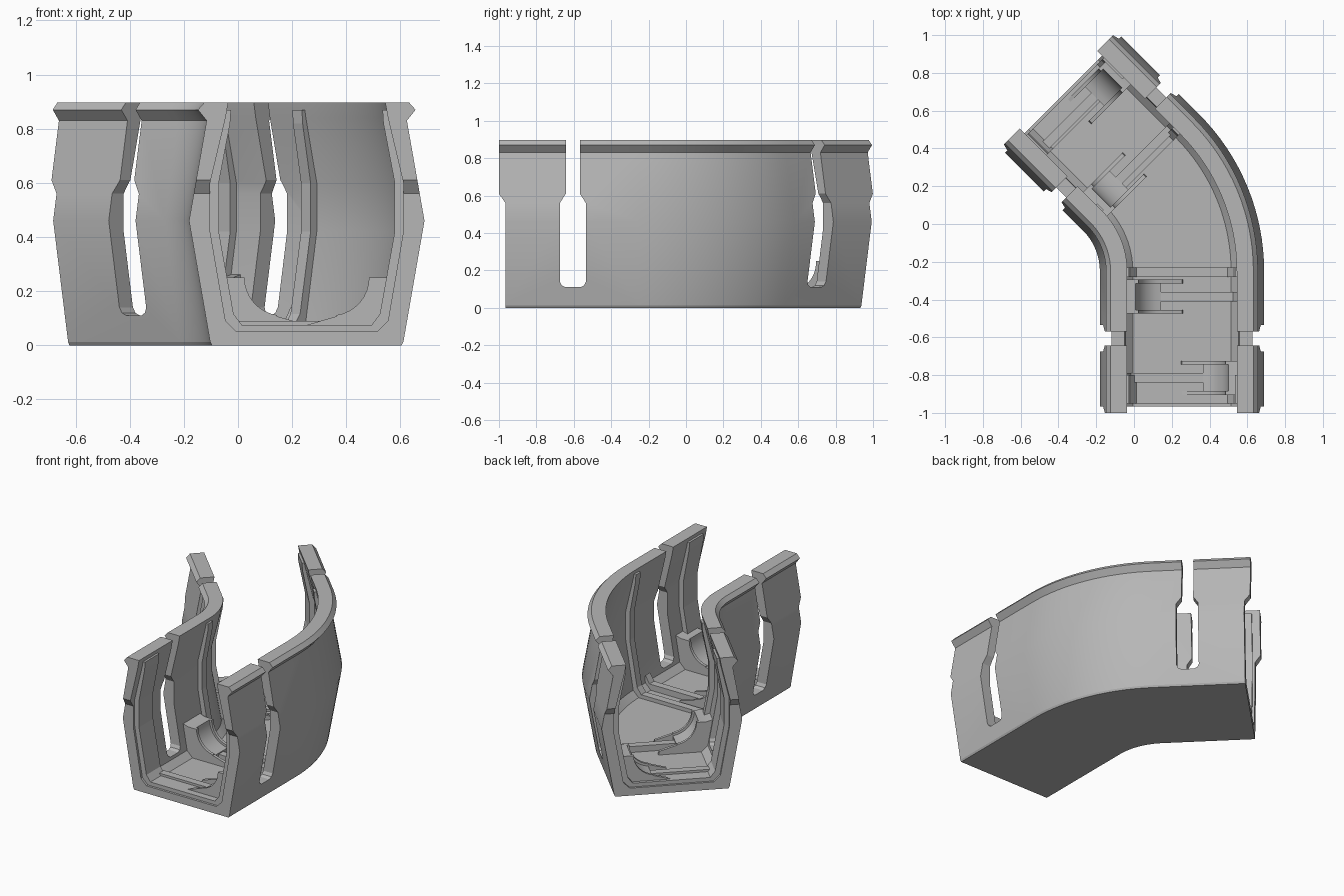
import bpy, bmesh, math
from mathutils import Vector

if "Cube" in bpy.data.objects:
    bpy.data.objects.remove(bpy.data.objects["Cube"])

grey = bpy.data.materials.new("plain grey")
grey.use_nodes = True
grey.diffuse_color = (0.47, 0.47, 0.47, 1)
grey.node_tree.nodes["Principled BSDF"].inputs["Base Color"].default_value = (0.47, 0.47, 0.47, 1)


def loft(name, rings):
    """Closed solid through matching rings of points."""
    bm = bmesh.new()
    loops = [[bm.verts.new(p) for p in ring] for ring in rings]
    n = len(rings[0])
    for a, b in zip(loops, loops[1:]):
        for i in range(n):
            j = (i + 1) % n
            bm.faces.new((a[i], a[j], b[j], b[i]))
    bm.faces.new(loops[0])
    bm.faces.new(loops[-1])
    bmesh.ops.recalc_face_normals(bm, faces=bm.faces)
    mesh = bpy.data.meshes.new(name)
    bm.to_mesh(mesh)
    bm.free()
    mesh.materials.append(grey)
    obj = bpy.data.objects.new(name, mesh)
    bpy.context.collection.objects.link(obj)
    return obj


def smooth(obj):
    bpy.ops.object.select_all(action='DESELECT')
    obj.select_set(True)
    bpy.context.view_layer.objects.active = obj
    bpy.ops.object.shade_smooth_by_angle(angle=math.radians(20))


class End:
    """Local frame of one end: t runs inward, side runs to the outer wall."""
    def __init__(self, name, origin, inward, side, shift):
        self.name, self.shift = name, shift
        self.o, self.t, self.s = Vector(origin), Vector(inward), Vector(side)

    def at(self, t, side, z):
        return self.o + self.t * t + self.s * side + Vector((0, 0, z))

    def across(self, name, outline, t0, t1):
        """Extrude a (side, z) outline along the channel."""
        return loft(name, [[self.at(t, s, z) for s, z in outline] for t in (t0, t1)])

    def through(self, name, outline, reach=0.6):
        """Extrude a (t, z) outline across the channel."""
        return loft(name, [[self.at(t, s, z) for t, z in outline] for s in (-reach, reach)])


q = math.sqrt(0.5)
front = End("front", (0.254, -1, 0), (0, 1, 0), (1, 0, 0), 0)
back = End("back", (-0.4, 0.71, 0), (q, -q, 0), (q, q, 0), -0.05)


def u_section(outer, inner):
    right = outer + inner[::-1]
    return right + [(-s, z) for s, z in right[::-1]]


# Channel shell: U section swept around the 45 degree bend
outer = [(0.35, 0), (0.357, 0.012), (0.435, 0.46), (0.37, 0.83), (0.402, 0.87), (0.378, 0.897)]
inner = [(0.26, 0.05), (0.3, 0.09), (0.357, 0.42), (0.357, 0.6), (0.3, 0.84), (0.29, 0.897)]
section = u_section(outer, inner)
radius, bend = 0.74, Vector((-0.486, -0.25, 0))
stations = [(front.o, front.s)]
steps = 16
for i in range(steps + 1):
    a = math.radians(45) * i / steps
    d = Vector((math.cos(a), math.sin(a), 0))
    stations.append((bend + d * radius, d))
stations.append((back.o, back.s))
shell = loft("channel_shell", [[o + d * s + Vector((0, 0, z)) for s, z in section]
                               for o, d in stations])

# Side slots and stepped ends
cutters = []
for end in (front, back):
    half = [(0.04, 0.11), (0.06, 0.12), (0.07, 0.14), (0.07, 0.56), (0.037, 0.61), (0.037, 1)]
    mid = 0.395
    slot = [(mid + t, z) for t, z in half] + [(mid - t, z) for t, z in half[::-1]]
    cutters.append(end.through("slot_cutter", slot))
    step = [(-0.1, -0.1), (0.035, -0.1), (0.035, 0.56), (0, 0.61), (-0.1, 0.61)]
    cutters.append(end.through("step_cutter", step))
for c in cutters:
    c.hide_render = True
    mod = shell.modifiers.new("cut", 'BOOLEAN')
    mod.operation, mod.solver, mod.object = 'DIFFERENCE', 'EXACT', c
    bpy.context.view_layer.objects.active = shell
    bpy.ops.object.modifier_apply(modifier=mod.name)
    bpy.data.objects.remove(c)
smooth(shell)

# Inner frames that line the walls and floor
liner_out = [(0.3, 0.03), (0.33, 0.09), (0.38, 0.42), (0.38, 0.6), (0.32, 0.84), (0.31, 0.87)]
liner_in = [(0.24, 0.075), (0.27, 0.115), (0.325, 0.42), (0.325, 0.6), (0.283, 0.82), (0.28, 0.87)]
liner = u_section(liner_out, liner_in)


def cradle_outline(sign, r):
    """Concave quarter-round filling the corner of wall and floor."""
    arc = [(0.09 + r * math.cos(a), 0.25 + r * math.sin(a))
           for a in (math.radians(-82 * i / 8) for i in range(9))]
    pts = [(0.32, 0.03), (0.36, 0.27), (0.29, 0.25)] + arc + [(arc[-1][0], 0.03)]
    return [(sign * s, z) for s, z in pts]


for end in (front, back):
    end.across(end.name + "_end_frame", liner, 0.05, 0.2)
    deep = 0.72 + 3 * end.shift
    end.across(end.name + "_inner_frame", liner, deep, deep + 0.05)

    # Cradles on alternating walls, each with a floor bar beside it
    for label, t, sign in (("outer", 0.185 + end.shift / 2, 1), ("inner", 0.615 + end.shift, -1)):
        name = f"{end.name}_{label}_"
        smooth(end.across(name + "cradle", cradle_outline(sign, 0.155), t - 0.07, t + 0.07))
        for k in (-1, 1):
            plate = end.across(name + "cradle_cheek", cradle_outline(sign, 0.14),
                               t + k * 0.07, t + k * 0.09)
            smooth(plate)
            # Pointed toe of each cheek on the floor
            toe = [(sign * s, z) for s, z in ((0.12, 0.03), (0.12, 0.11), (0.0, 0.075), (-0.01, 0.03))]
            end.across(name + "cradle_toe", toe, t + k * 0.07, t + k * 0.09)
        bar = [(sign * s, z) for s, z in ((0.12, 0.03), (0.12, 0.09), (-0.27, 0.09), (-0.3, 0.14), (-0.32, 0.03))]
        end.across(name + "floor_bar", bar, t - 0.025, t + 0.025)
